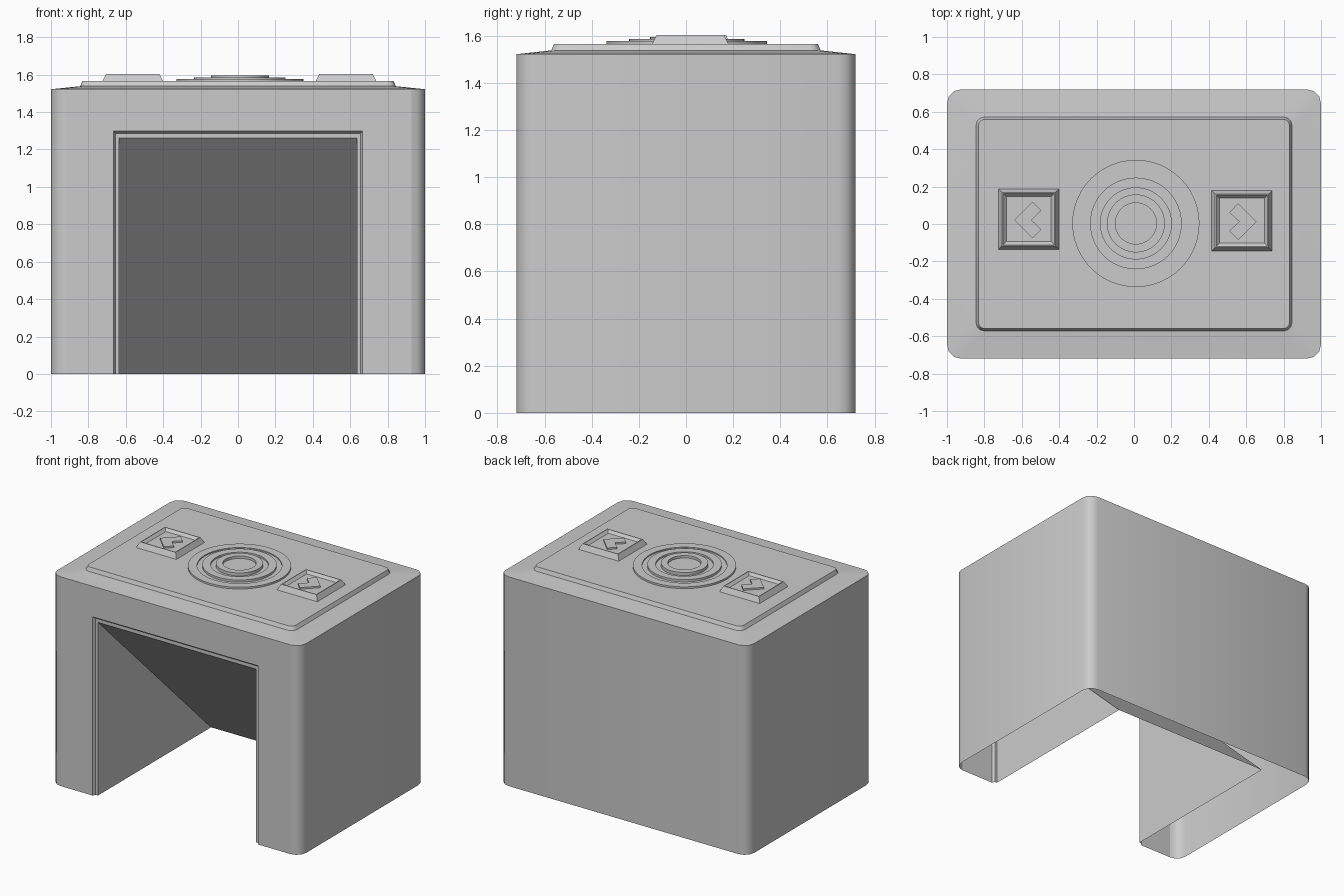
import bpy, bmesh, math

if "Cube" in bpy.data.objects:
    bpy.data.objects.remove(bpy.data.objects["Cube"])


def loft(name, loops, closed=True, cap=True, flip=False, smooth=True):
    """Skin a list of equal-length point loops, optionally capping the last."""
    bm = bmesh.new()
    rows = [[bm.verts.new(p) for p in loop] for loop in loops]
    n = len(rows[0])
    for a, b in zip(rows, rows[1:]):
        for i in range(n if closed else n - 1):
            j = (i + 1) % n
            f = [a[i], a[j], b[j], b[i]]
            bm.faces.new(f[::-1] if flip else f)
    if cap:
        bm.faces.new(rows[-1])
    bmesh.ops.remove_doubles(bm, verts=bm.verts, dist=1e-5)
    me = bpy.data.meshes.new(name)
    bm.to_mesh(me)
    bm.free()
    ob = bpy.data.objects.new(name, me)
    bpy.context.collection.objects.link(ob)
    if smooth:
        bpy.ops.object.select_all(action='DESELECT')
        ob.select_set(True)
        bpy.context.view_layer.objects.active = ob
        bpy.ops.object.shade_smooth_by_angle(angle=math.radians(35))
    return ob


def rounded(hx, hy, r, z, n=3):
    pts = []
    for q, (sx, sy) in enumerate([(1, 1), (-1, 1), (-1, -1), (1, -1)]):
        for k in range(n + 1):
            a = math.pi / 2 * (q + k / n)
            pts.append((sx * (hx - r) + r * math.cos(a), sy * (hy - r) + r * math.sin(a), z))
    return pts


def circle(cx, cy, r, z, n=48):
    return [(cx + r * math.cos(2 * math.pi * i / n), cy + r * math.sin(2 * math.pi * i / n), z)
            for i in range(n)]


def square(cx, cy, h, z):
    return [(cx + sx * h, cy + sy * h, z) for sx, sy in [(1, 1), (-1, 1), (-1, -1), (1, -1)]]


def arch(x, z, y):
    return [(-x, y, 0), (-x, y, z), (x, y, z), (x, y, 0)]


# outer shell, open at the bottom, with a sloped shoulder on top
shell = loft("shell", [rounded(1, .72, .075, 0), rounded(1, .72, .075, 1.522),
                       rounded(.845, .572, .045, 1.538)], cap=False)
bm = bmesh.new()
bm.from_mesh(shell.data)
front = [f for f in bm.faces if f.normal.y < -.99]
bmesh.ops.delete(bm, geom=front, context='FACES')
bm.to_mesh(shell.data)
bm.free()

# front wall with stepped doorway, ending in a ramp that falls to the back
back = [(-.637, .6, 0), (-.637, .6, 0), (.637, .6, 0), (.637, .6, 0)]
loft("front_wall_and_ramp", [arch(.925, 1.522, -.72), arch(.665, 1.30, -.72),
                             arch(.655, 1.285, -.70), arch(.637, 1.26, -.70), back],
     closed=False, cap=False, flip=True, smooth=False)

# raised top plate
loft("top_plate", [rounded(.845, .572, .045, 1.536), rounded(.832, .56, .035, 1.565)])

# concentric rings in the middle of the plate
steps = [(.34, 1.563), (.34, 1.578), (.28, 1.578), (.28, 1.570), (.245, 1.570), (.245, 1.586),
         (.19, 1.586), (.19, 1.574), (.155, 1.574), (.155, 1.596), (.11, 1.596), (.11, 1.578)]
loft("centre_rings", [circle(.01, .003, r, z) for r, z in steps])

# arrow buttons
chevron = [(-.078, 0), (.02, -.098), (.067, -.05), (.015, 0), (.067, .05), (.02, .098)]
for side, cx, cy, s in [("left", -.563, .026, 1), ("right", .577, .018, -1)]:
    loft(side + "_button", [square(cx, cy, h, z) for h, z in
                            [(.163, 1.563), (.143, 1.604), (.137, 1.604), (.12, 1.585)]], smooth=False)
    pts = [(cx + s * x, cy - .005 + y) for x, y in chevron]
    if s < 0:
        pts.reverse()
    loft(side + "_arrow", [[(x, y, z) for x, y in pts] for z in (1.583, 1.597)], smooth=False)
